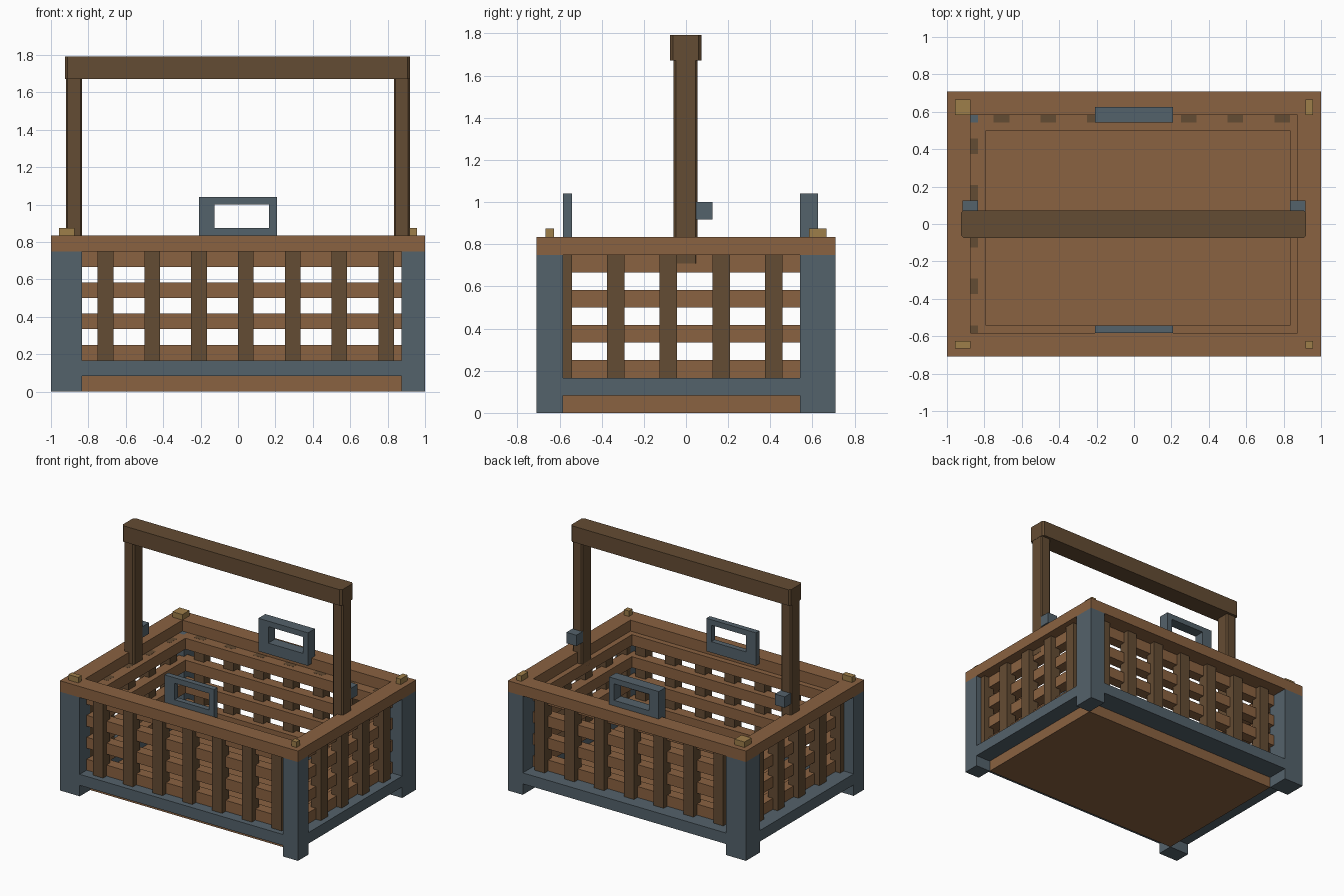
import bpy
import bmesh

if "Cube" in bpy.data.objects:
    bpy.data.objects.remove(bpy.data.objects["Cube"])

U = 1 / 24  # modelling grid step


def material(name, rgb):
    def lin(c):
        c /= 255
        return c / 12.92 if c <= 0.04045 else ((c + 0.055) / 1.055) ** 2.4
    m = bpy.data.materials.new(name)
    m.diffuse_color = (*[lin(c) for c in rgb], 1)
    m.use_nodes = True
    m.node_tree.nodes["Principled BSDF"].inputs["Base Color"].default_value = m.diffuse_color
    return m


WOOD = material("warm wood", (138, 98, 65))
DARK = material("dark wood", (100, 76, 51))
METAL = material("blue grey metal", (84, 98, 107))
BRASS = material("brass", (158, 126, 74))


def make(name, boxes, mat, bevel=0):
    """One object from boxes (x0, x1, y0, y1, z0, z1) in grid steps; bevel rounds upright edges."""
    bm = bmesh.new()
    for x0, x1, y0, y1, z0, z1 in boxes:
        verts = bmesh.ops.create_cube(bm, size=1)["verts"]
        for v in verts:
            v.co = ((x0 if v.co.x < 0 else x1) * U,
                    (y0 if v.co.y < 0 else y1) * U,
                    (z0 if v.co.z < 0 else z1) * U)
    if bevel:
        upright = [e for e in bm.edges
                   if abs(e.verts[0].co.z - e.verts[1].co.z) > 0.01]
        bmesh.ops.bevel(bm, geom=upright, offset=bevel, segments=1,
                        affect='EDGES', profile=0.5)
    mesh = bpy.data.meshes.new(name)
    bm.to_mesh(mesh)
    bm.free()
    mesh.materials.append(mat)
    ob = bpy.data.objects.new(name, mesh)
    bpy.context.collection.objects.link(ob)
    return ob


# Floor and metal frame
make("floor", [(-20, 21, -14, 13, 0, 2)], WOOD)
make("corner_posts", [(x0, x1, y0, y1, 0, 18)
                      for x0, x1 in ((-24, -20), (21, 24))
                      for y0, y1 in ((-17, -14), (13, 17))], METAL)
make("bottom_rails", [(-20, 21, -17, -14, 2, 4), (-20, 21, 13, 17, 2, 4),
                      (-24, -20, -14, 13, 2, 4), (21, 24, -14, 13, 2, 4)], METAL)

# Woven walls: level slats inside, upright battens outside
slats = []
for z in (4, 8, 12, 16):
    slats += [(-21, 22, -15, -13, z, z + 2), (-21, 22, 12, 14, z, z + 2),
              (-21, -19, -13, 12, z, z + 2), (20, 22, -13, 12, z, z + 2)]
make("wall_slats", slats, WOOD)

TOP = 18.02
battens = []
for x in range(-18, 19, 6):
    battens += [(x, x + 2, -16, -14, 4, TOP), (x, x + 2, 13, 15, 4, TOP)]
for y in range(-15, 10, 6):
    battens += [(-22, -20, y, y + 2, 4, TOP), (21, 23, y, y + 2, 4, TOP)]
make("wall_battens", battens, DARK)

# Top rim and corner studs
make("rim", [(-24, 24, -17, -14, 18, 20), (-24, 24, 14, 17, 18, 20),
             (-24, -21, -14, 14, 18, 20), (21, 24, -14, 14, 18, 20)], WOOD)
make("corner_studs", [(x0, x1, y0, y1, 20, 21)
                      for x0, x1 in ((-23, -21), (22, 23))
                      for y0, y1 in ((-16, -15), (14, 16))], BRASS)

# Small grips on the long sides
for name, y0, y1 in (("front_grip", -14, -13), ("back_grip", 13, 15)):
    make(name, [(-5, -3, y0, y1, 19, 25), (4, 5, y0, y1, 19, 25),
                (-3, 4, y0, y1, 19, 21), (-3, 4, y0, y1, 24, 25)], METAL)

# Tall carrying handle with its clips
make("handle_uprights", [(-22.1, -20, -1.4, 1.3, 17, 41),
                         (20, 22.05, -1.4, 1.3, 17, 41)], DARK, 0.01)
make("handle_bar", [(-22.2, 22.1, -1.8, 1.75, 40.1, 43)], DARK, 0.014)
make("handle_clips", [(-22, -20, 1, 3, 22, 24), (20, 22, 1, 3, 22, 24)], METAL)
